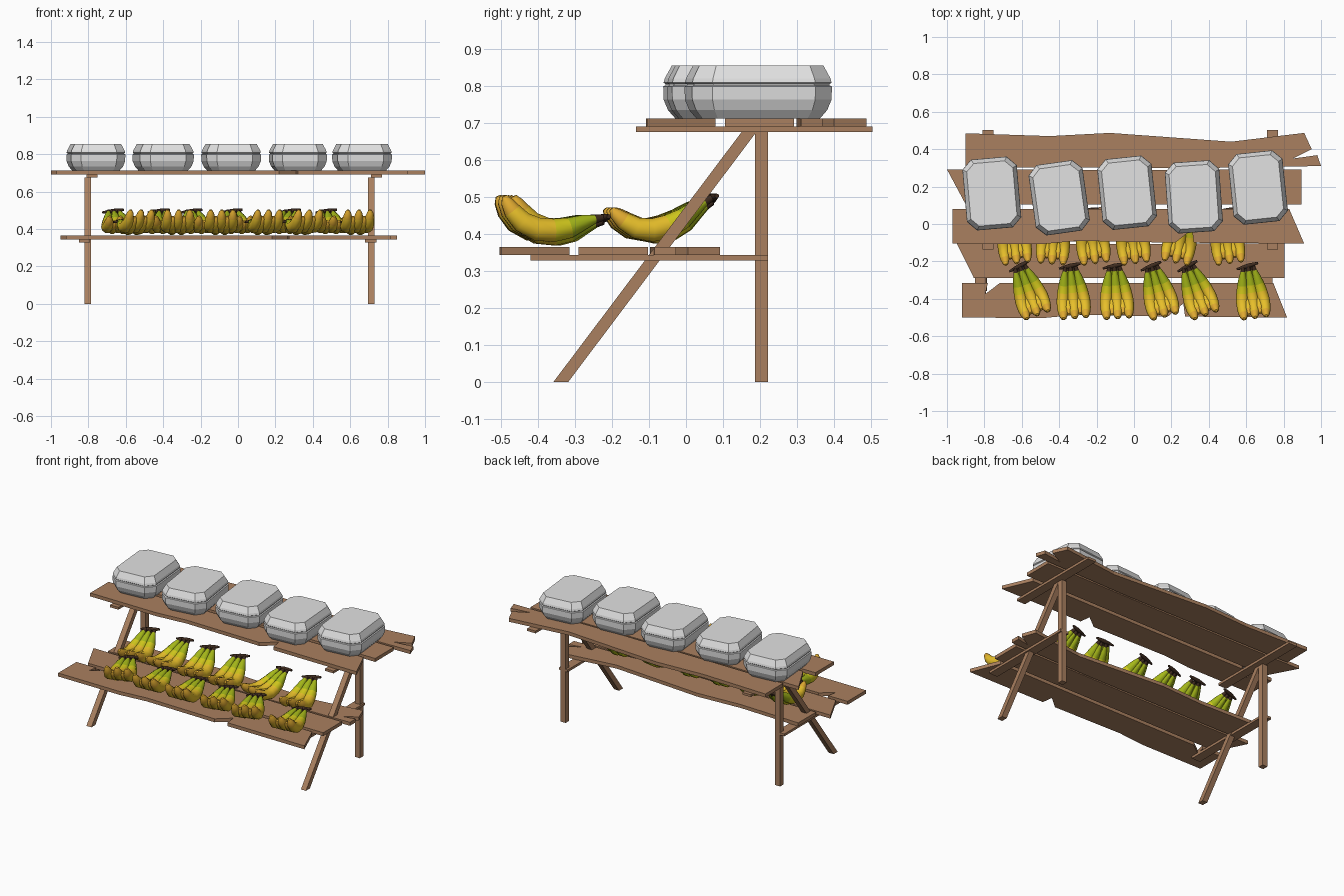
import bpy, bmesh, math
from mathutils import Vector

if "Cube" in bpy.data.objects:
    bpy.data.objects.remove(bpy.data.objects["Cube"])


def material(name, col):
    m = bpy.data.materials.new(name)
    m.diffuse_color = (*col, 1)
    m.use_nodes = True
    m.node_tree.nodes["Principled BSDF"].inputs["Base Color"].default_value = m.diffuse_color
    return m


wood = material("wood", (0.40, 0.215, 0.115))
grey = material("light grey", (0.76, 0.76, 0.76))
yellow = material("banana yellow", (0.86, 0.56, 0.025))
lime = material("yellow green", (0.64, 0.58, 0.012))
green = material("banana green", (0.38, 0.48, 0.01))
amber = material("amber", (0.74, 0.40, 0.03))
stem = material("dark stem", (0.05, 0.025, 0.014))


def to_mesh(name, bm, mats):
    bmesh.ops.recalc_face_normals(bm, faces=bm.faces[:])
    me = bpy.data.meshes.new(name)
    bm.to_mesh(me)
    bm.free()
    for m in mats:
        me.materials.append(m)
    return me


def place(name, me, loc=(0, 0, 0), rot=(0, 0, 0)):
    ob = bpy.data.objects.new(name, me)
    ob.location, ob.rotation_euler = loc, rot
    bpy.context.collection.objects.link(ob)
    return ob


def prism(name, pts, direction):
    """Extrude a flat outline along a direction."""
    bm = bmesh.new()
    f = bm.faces.new([bm.verts.new(p) for p in pts])
    ext = bmesh.ops.extrude_face_region(bm, geom=[f], use_keep_orig=True)
    vs = [g for g in ext["geom"] if isinstance(g, bmesh.types.BMVert)]
    bmesh.ops.translate(bm, vec=direction, verts=vs)
    place(name, to_mesh(name, bm, [wood]))


def box(name, x0, x1, y0, y1, z0, z1):
    prism(name, [(x0, y0, z0), (x1, y0, z0), (x1, y1, z0), (x0, y1, z0)], (0, 0, z1 - z0))


def skin(bm, rings, mat=lambda i: 0, smooth=False):
    """Bridge a list of point rings and cap both ends."""
    vr = [[bm.verts.new(p) for p in r] for r in rings]
    n = len(vr[0])
    for i in range(len(vr) - 1):
        for j in range(n):
            k = (j + 1) % n
            f = bm.faces.new((vr[i][j], vr[i][k], vr[i + 1][k], vr[i + 1][j]))
            f.material_index, f.smooth = mat(i), smooth
    for i, r in ((0, vr[0]), (len(vr) - 2, vr[-1])):
        bm.faces.new(r).material_index = mat(i)


# rough broken planks, shared outline for both shelves
planks = {
    "front_plank": [(-.97, .08), (-.82, .08), (-.835, .02), (-.75, .08), (.83, .08), (.91, -.105),
                    (.32, -.10), (.31, -.03), (.22, -.10), (-.3, -.09), (-.5, -.108), (-.97, -.105)],
    "middle_plank": [(-1, .292), (-.9, .105), (.895, .105), (.895, .292), (0, .288)],
    "back_plank": [(-.9, .485), (-.45, .47), (-.13, .487), (.52, .44), (.91, .487), (.95, .40),
                   (.85, .35), (.98, .368), (1, .31), (.3, .298), (-.9, .305)],
}
for name, pts in planks.items():
    prism("upper_" + name, [(x, y, .69) for x, y in pts], (0, 0, .022))
    prism("lower_" + name, [(min(.925 * x - .023, .85), y - .395, .343) for x, y in pts], (0, 0, .022))

# trestle legs and battens
for side, x, ub, lb in (("left", -.82, -.83, -.85), ("right", .695, .69, .68)):
    box(side + "_post", x, x + .035, .186, .222, 0, .676)
    prism(side + "_slanted_leg",
          [(x, -.358, 0), (x, -.318, 0), (x, .191, .676), (x, .151, .676)], (.035, 0, 0))
    box(side + "_upper_batten", ub + .02, ub + .08, -.135, .503, .675, .69)
    box(side + "_lower_batten", lb, lb + .06, -.42, .222, .328, .343)


# food containers with chamfered corners and a lid seam
def octagon(inset, z):
    a, b, c = .146 - inset, .19 - inset, .05 - inset * .4
    return [(a, -b + c, z), (a, b - c, z), (a - c, b, z), (-a + c, b, z),
            (-a, b - c, z), (-a, -b + c, z), (-a + c, -b, z), (a - c, -b, z)]


bm = bmesh.new()
skin(bm, [octagon(i, z) for i, z in ((.03, 0), (.012, .022), (.001, .05), (0, .086), (.006, .089),
                                     (.006, .092), (.001, .096), (.004, .108), (.022, .143))])
container = to_mesh("container", bm, [grey])
for n, (x, y, a) in enumerate(((-.76, .163, 5), (-.40, .14, 8), (-.037, .167, 6),
                               (.32, .145, 4), (.663, .195, 6))):
    place(f"food_container_{n + 1}", container, (x, y, .712), (0, 0, math.radians(a)))


# banana bunch: fan of bent, tapering tubes hanging off a dark crown
path = [(0, 0, .009), (-.022, -.004, .012), (-.055, -.013, .021), (-.095, -.028, .029),
        (-.14, -.035, .033), (-.185, -.031, .033), (-.225, -.012, .030), (-.252, .018, .025),
        (-.267, .043, .017), (-.273, .058, .007)]
shade = [4, 2, 2, 1, 0, 0, 0, 3, 3]


def tube(bm, pts, radii, side, mat):
    rings = []
    for i, p in enumerate(pts):
        t = (pts[min(i + 1, len(pts) - 1)] - pts[max(i - 1, 0)]).normalized()
        up = t.cross(side).normalized()
        s = up.cross(t)
        rings.append([p + radii[i] * (math.cos(q * math.tau / 10) * s + math.sin(q * math.tau / 10) * up)
                      for q in range(10)])
    skin(bm, rings, mat, True)


bm = bmesh.new()
for k in range(-2, 3):
    top = k % 2 == 0
    pts = [Vector((k * (.014 + .016 * min(1, -y / .2)), y * (1 if top else .93),
                   z * (1 if top or z < 0 else .6) + (.01 if top else -.002)))
           for y, z, r in path]
    tube(bm, pts, [r * (1 if top else .9) for y, z, r in path], Vector((1, 0, 0)), lambda i: shade[i])
crown = [Vector((x, .004 + x * .15, .008 + x * .08)) for x in (-.062, -.03, 0, .03, .055)]
tube(bm, crown, [.005, .010, .012, .010, .006], Vector((0, 1, 0)), lambda i: 4)
bunch = to_mesh("bunch", bm, [yellow, lime, green, amber, stem])

front = ((-.61, 20), (-.34, 5), (-.105, 4), (.095, 15), (.29, 20), (.61, 8))
back = ((-.665, 8), (-.42, -4), (-.245, 8), (-.03, 8), (.28, -12), (.475, 8))
for n, (x, a) in enumerate(front):
    place(f"front_banana_bunch_{n + 1}", bunch, (x, -.228, .434), (0, 0, math.radians(a)))
for n, (x, a) in enumerate(back):
    place(f"back_banana_bunch_{n + 1}", bunch, (x, .068, .487), (math.radians(18), 0, math.radians(a)))
